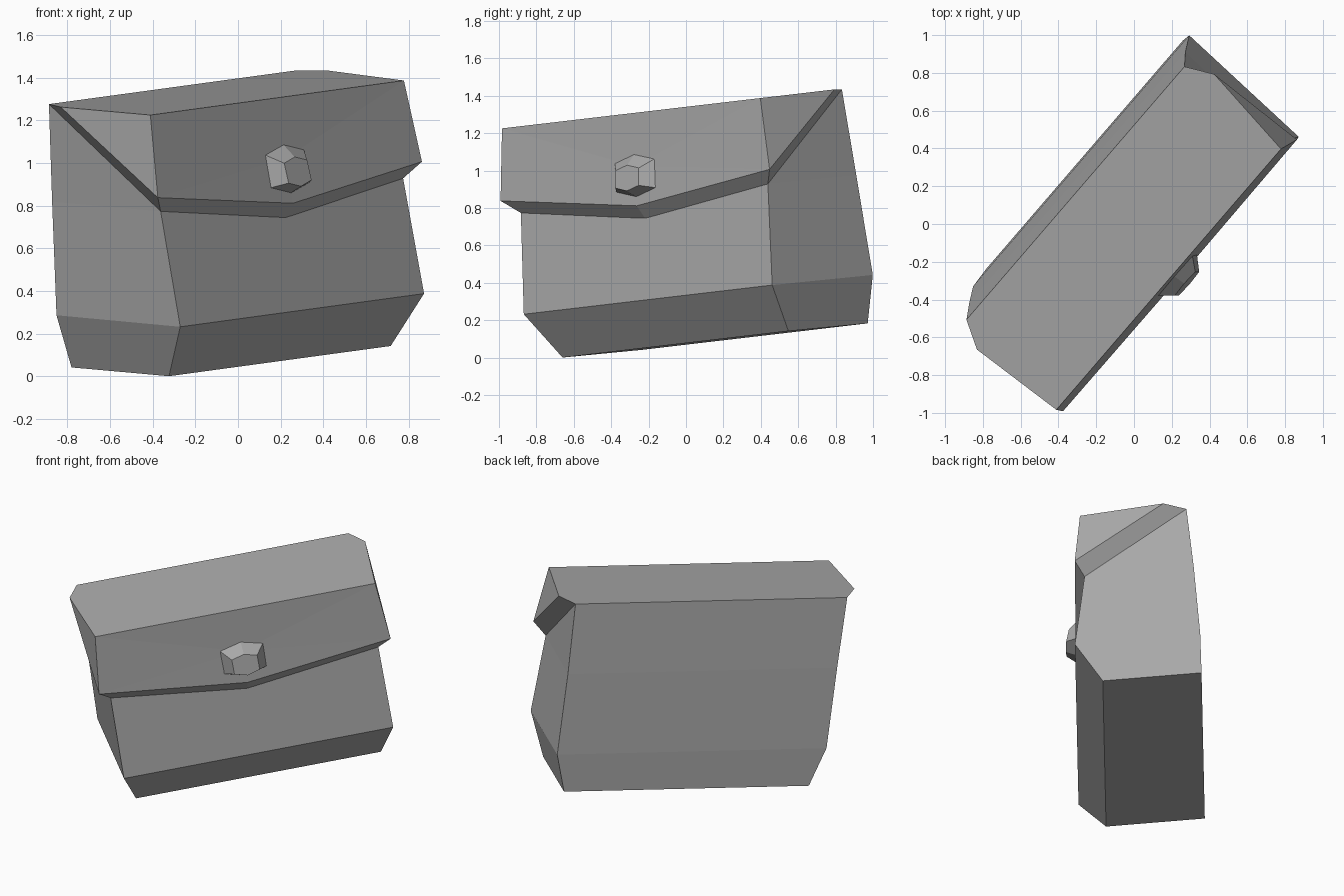
import bpy, bmesh, math
from mathutils import Vector

old = bpy.data.objects.get("Cube")
if old:
    bpy.data.objects.remove(old, do_unlink=True)

# One plain grey material
GREY = (0.40, 0.40, 0.40, 1.0)
mat = bpy.data.materials.new("plain grey")
mat.use_nodes = True
mat.diffuse_color = GREY
mat.node_tree.nodes["Principled BSDF"].inputs["Base Color"].default_value = GREY

# Leaning frame of the pouch: width, outward front and up directions
WIDE = Vector((0.650, 0.7546, 0.0885))
OUT = Vector((0.733, -0.679, -0.069))
UP = Vector((-0.047, -0.155, 0.989))
ORIGIN = 0.103 * WIDE + Vector((0, 0, 0.004))


def place(s, n, v):
    return ORIGIN + s * WIDE + n * OUT + v * UP


def finish(name, bm):
    bmesh.ops.recalc_face_normals(bm, faces=bm.faces)
    me = bpy.data.meshes.new(name)
    bm.to_mesh(me)
    bm.free()
    me.materials.append(mat)
    ob = bpy.data.objects.new(name, me)
    bpy.context.collection.objects.link(ob)
    return ob


def pair(bm, half, n, v):
    """Matching corners on both ends of the pouch."""
    return [bm.verts.new(place(side * half, n, v)) for side in (-1, 1)]


# Corners shared by body and flap: half width, depth, height
HINGE = (0.888, -0.429, 1.327)
TUCK = (0.875, 0.245, 0.864)

# Body: closed side profile, from front bottom up and round the back
bm = bmesh.new()
profile = [(0.80, 0.181, 0.071), (0.88, 0.340, 0.3235), TUCK, HINGE,
           (0.88, -0.4455, 0.862), (0.88, -0.452, 0.323), (0.80, -0.443, 0.069)]
ring = [pair(bm, *p) for p in profile]
for i, a in enumerate(ring):
    b = ring[(i + 1) % len(ring)]
    bm.faces.new((a[0], b[0], b[1], a[1]))
for e in (0, 1):
    for face in ((0, 1, 5, 6), (1, 2, 4, 5), (2, 3, 4)):
        bm.faces.new([ring[i][e] for i in face])
finish("pouch_body", bm)

# Flap: top, pointed front, side wedges and the folded rim
bm = bmesh.new()
hinge, tuck = pair(bm, *HINGE), pair(bm, *TUCK)
brow = pair(bm, 0.915, 0.244, 1.3245)
corner = pair(bm, 0.953, 0.301, 0.940)
ear = pair(bm, 0.966, -0.284, 1.330)
tip = bm.verts.new(place(0, 0.313, 0.829))
tip_in = bm.verts.new(place(0, 0.260, 0.753))
middle = bm.verts.new(place(0, 0.279, 1.04))
bm.faces.new((brow[0], brow[1], ear[1], hinge[1], hinge[0], ear[0]))
bm.faces.new((brow[0], middle, brow[1]))
for e in (0, 1):
    bm.faces.new((brow[e], corner[e], middle))
    bm.faces.new((corner[e], tip, middle))
    bm.faces.new((brow[e], ear[e], corner[e]))
    bm.faces.new((ear[e], hinge[e], tuck[e], corner[e]))
    bm.faces.new((corner[e], tuck[e], tip_in, tip))
flap = finish("pouch_flap", bm)

# Clasp: tapered six-sided button
bm = bmesh.new()
hexagon = [(0, 0.118), (0.145, 0.08), (0.145, -0.08),
           (0, -0.118), (-0.145, -0.08), (-0.145, 0.08)]
base = [bm.verts.new(place(s, 0.28 - 0.14 * v, 0.991 + v)) for s, v in hexagon]
cap = [bm.verts.new(place(s * 0.57, 0.355 - 0.14 * v, 0.982 + v * 0.58)) for s, v in hexagon]
for i in range(6):
    j = (i + 1) % 6
    bm.faces.new((base[i], base[j], cap[j], cap[i]))
bm.faces.new(cap)
bm.faces.new(base[::-1])
finish("clasp_button", bm)
